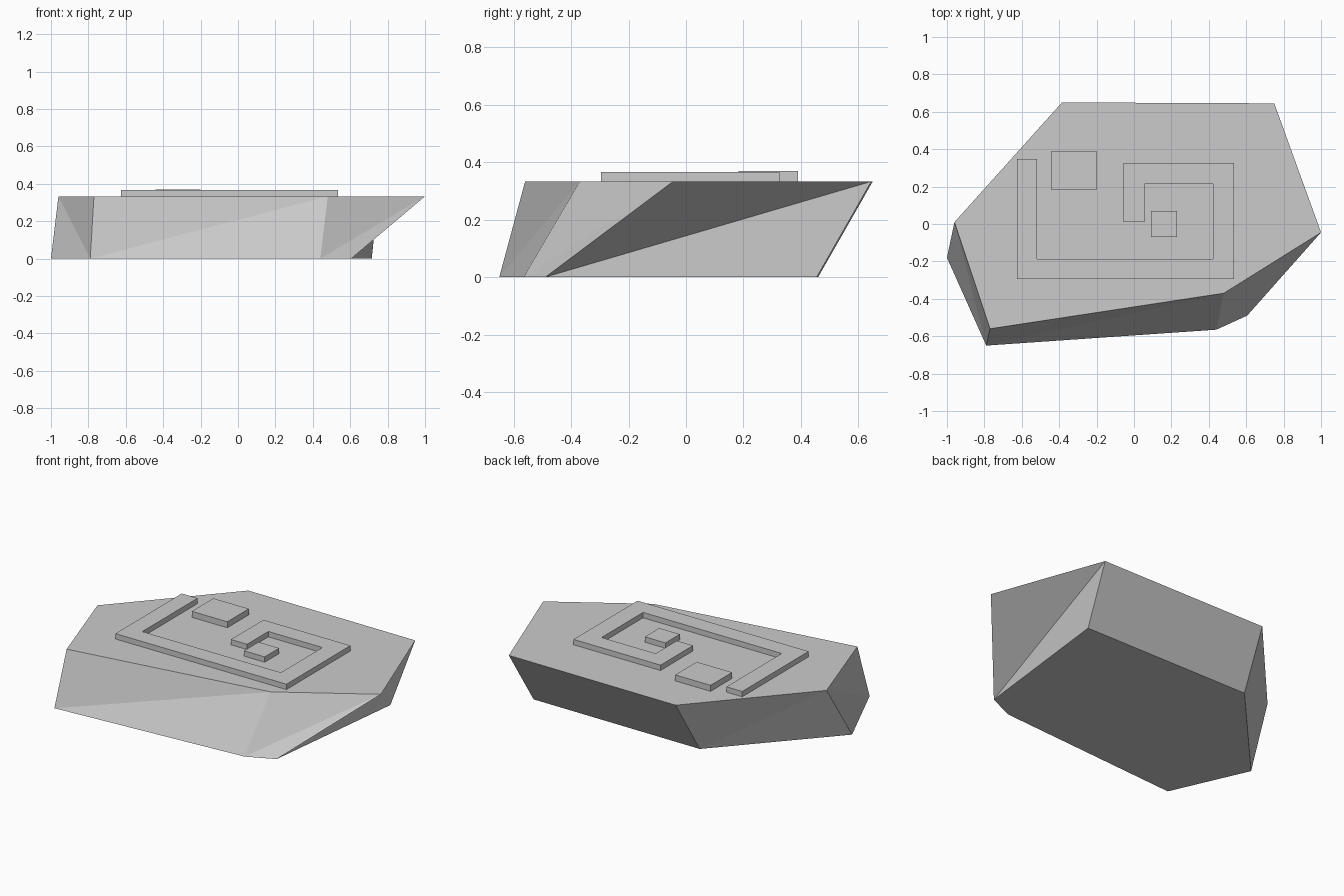
import bpy, bmesh

if "Cube" in bpy.data.objects:
    bpy.data.objects.remove(bpy.data.objects["Cube"])

TOP = 0.333      # height of the slab's upper face

stone = bpy.data.materials.new("stone grey")
stone.diffuse_color = (0.6, 0.6, 0.6, 1)
stone.use_nodes = True
stone.node_tree.nodes["Principled BSDF"].inputs["Base Color"].default_value = stone.diffuse_color


def finish(name, bm):
    bmesh.ops.recalc_face_normals(bm, faces=bm.faces)
    mesh = bpy.data.meshes.new(name)
    bm.to_mesh(mesh)
    bm.free()
    mesh.materials.append(stone)
    obj = bpy.data.objects.new(name, mesh)
    bpy.context.collection.objects.link(obj)
    return obj


def raised_plate(name, outline, z0, z1):
    """Extrude a flat outline from z0 up to z1."""
    bm = bmesh.new()
    low = [bm.verts.new((x, y, z0)) for x, y in outline]
    high = [bm.verts.new((x, y, z1)) for x, y in outline]
    bm.faces.new(low[::-1])
    bm.faces.new(high)
    n = len(outline)
    for i in range(n):
        j = (i + 1) % n
        bm.faces.new((low[i], low[j], high[j], high[i]))
    return finish(name, bm)


def rectangle(x0, x1, y0, y1):
    return [(x0, y0), (x1, y0), (x1, y1), (x0, y1)]


# Slab: two six-sided outlines joined by faceted sides
upper = [(-0.96, 0.01), (-0.77, -0.56), (0.48, -0.37),
         (1.0, -0.045), (0.75, 0.645), (-0.385, 0.65)]
lower = [(-1.0, -0.18), (-0.79, -0.65), (0.44, -0.565),
         (0.605, -0.49), (0.715, 0.455), (-0.415, 0.46)]
bm = bmesh.new()
hi = [bm.verts.new((x, y, TOP)) for x, y in upper]
lo = [bm.verts.new((x, y, 0)) for x, y in lower]
bm.faces.new(hi)
bm.faces.new(lo[::-1])
for i in range(6):
    j = (i + 1) % 6
    if i == 0:       # left side folds along the opposite diagonal
        bm.faces.new((lo[i], lo[j], hi[i]))
        bm.faces.new((lo[j], hi[j], hi[i]))
    else:
        bm.faces.new((lo[i], lo[j], hi[j]))
        bm.faces.new((lo[i], hi[j], hi[i]))
finish("stone_slab", bm)

# Raised square spiral
spiral = [(-0.625, 0.348), (-0.625, -0.295), (0.535, -0.295), (0.535, 0.325),
          (-0.055, 0.325), (-0.055, 0.01), (0.055, 0.01), (0.055, 0.215),
          (0.422, 0.215), (0.422, -0.187), (-0.518, -0.187), (-0.518, 0.348)]
raised_plate("raised_spiral", spiral, TOP, 0.366)

# Raised square blocks
raised_plate("corner_block", rectangle(-0.44, -0.20, 0.182, 0.39), TOP, 0.37)
raised_plate("centre_block", rectangle(0.09, 0.23, -0.07, 0.07), TOP, 0.366)
